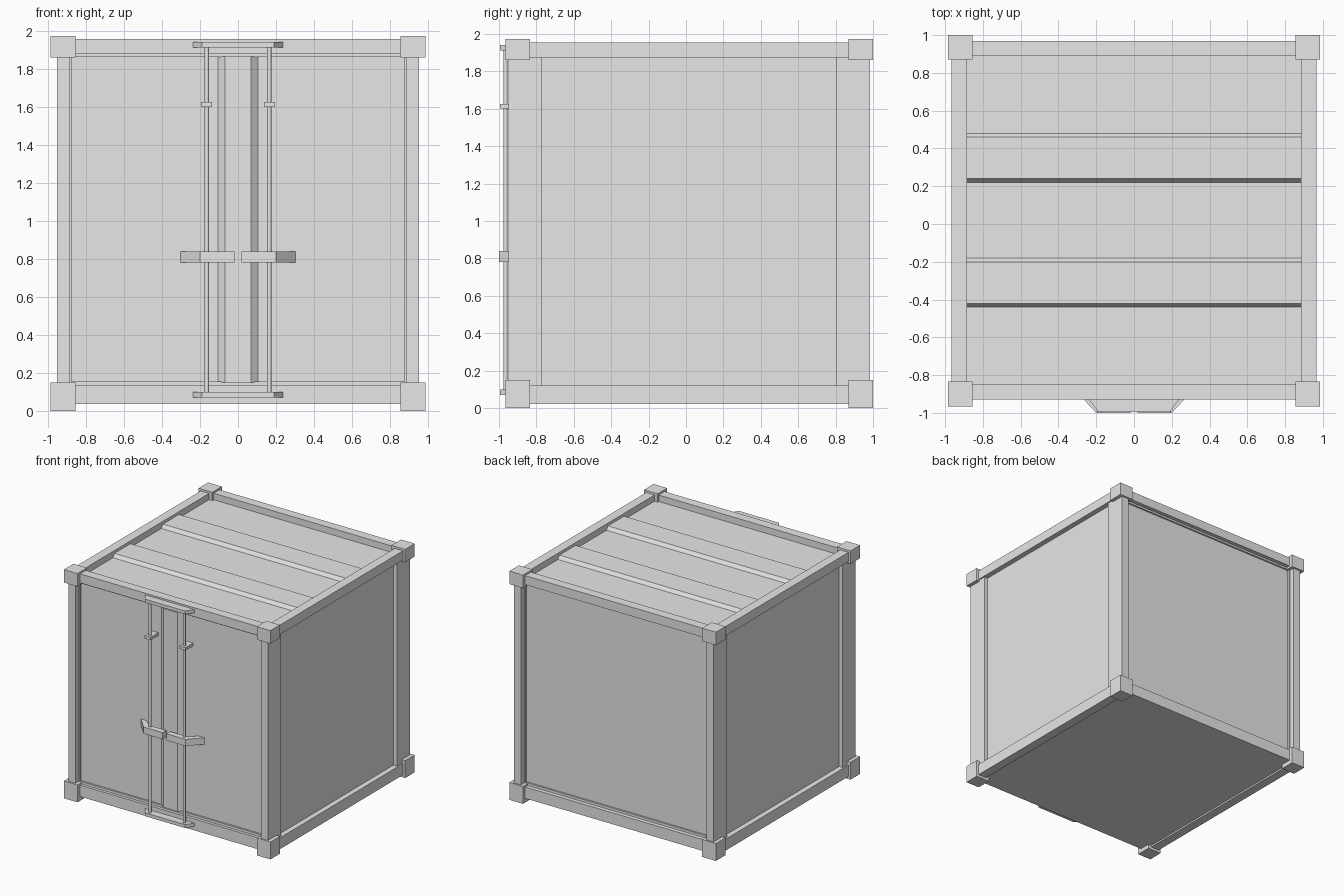
import bpy
import bmesh
from mathutils import Vector

cube = bpy.data.objects.get("Cube")
if cube:
    bpy.data.objects.remove(cube, do_unlink=True)

# One grey paint for everything
GREY = (0.8, 0.8, 0.8, 1.0)
paint = bpy.data.materials.new("grey_paint")
paint.use_nodes = True
paint.diffuse_color = GREY
paint.node_tree.nodes["Principled BSDF"].inputs["Base Color"].default_value = GREY


def finish(name, bm):
    bmesh.ops.recalc_face_normals(bm, faces=bm.faces)
    mesh = bpy.data.meshes.new(name)
    bm.to_mesh(mesh)
    bm.free()
    mesh.materials.append(paint)
    obj = bpy.data.objects.new(name, mesh)
    bpy.context.collection.objects.link(obj)
    return obj


def box(name, xs, ys, zs):
    """Box from its lower and upper limits on each axis."""
    bm = bmesh.new()
    bmesh.ops.create_cube(bm, size=1)
    for v in bm.verts:
        v.co = Vector([lim[0] if c < 0 else lim[1] for c, lim in zip(v.co, (xs, ys, zs))])
    return finish(name, bm)


def prism(name, profile, axis, lo, hi):
    """Extrude a 2D profile along x (profile in y, z) or z (profile in x, y)."""
    bm = bmesh.new()
    place = (lambda a, b: (lo, a, b)) if axis == "x" else (lambda a, b: (a, b, lo))
    face = bm.faces.new([bm.verts.new(place(a, b)) for a, b in profile])
    step = Vector((hi - lo, 0, 0)) if axis == "x" else Vector((0, 0, hi - lo))
    out = bmesh.ops.extrude_face_region(bm, geom=[face])
    moved = [g for g in out["geom"] if isinstance(g, bmesh.types.BMVert)]
    bmesh.ops.translate(bm, verts=moved, vec=step)
    if face.is_valid and not any(len(e.link_faces) == 1 for e in bm.edges):
        pass
    elif face.is_valid is False:
        bmesh.ops.holes_fill(bm, edges=bm.edges)
    return finish(name, bm)


def span(side, a, b):
    """Limits mirrored to the given side of x = 0."""
    return tuple(sorted((side * a, side * b)))


SIDES = (("left", 1), ("right", -1))

# Walls and floor
box("body_panels", (-0.92, 0.92), (-0.89, 0.92), (0.036, 1.89))

# Roof sheet with two raised ribs
roof = [(0.9, 1.87), (0.9, 1.9)]
for y in (0.35, -0.31):
    roof += [(y + 0.13, 1.9), (y + 0.11, 1.93), (y - 0.11, 1.93), (y - 0.13, 1.9)]
roof += [(-0.86, 1.9), (-0.86, 1.87)]
prism("roof_sheet", roof, "x", -0.89, 0.89)

# Frame: corner blocks, posts and side rails
for side, s in SIDES:
    for end, block_y, post_y in (("front", (-0.965, -0.835), (-0.95, -0.773)),
                                 ("back", (0.87, 1.0), (0.802, 0.985))):
        box(f"{end}_{side}_lower_block", span(s, 0.855, 0.985), block_y, (0, 0.15))
        box(f"{end}_{side}_upper_block", span(s, 0.855, 0.985), block_y, (1.86, 1.972))
        box(f"{end}_{side}_post", span(s, 0.885, 0.953), post_y, (0.1, 1.9))
    box(f"{side}_lower_rail", span(s, 0.885, 0.965), (-0.9, 0.94), (0.022, 0.12))
    box(f"{side}_upper_rail", span(s, 0.885, 0.965), (-0.9, 0.94), (1.873, 1.954))

# Front and back rails with a thin trim around each panel
for end, rail_y, trim_y in (("front", (-0.93, -0.85), (-0.905, -0.88)),
                            ("back", (0.89, 0.97), (0.91, 0.935))):
    box(f"{end}_lower_rail", (-0.9, 0.9), rail_y, (0.036, 0.134))
    box(f"{end}_upper_rail", (-0.9, 0.9), rail_y, (1.878, 1.956))
    box(f"{end}_lower_trim", (-0.885, 0.885), trim_y, (0.13, 0.155))
    box(f"{end}_upper_trim", (-0.885, 0.885), trim_y, (1.862, 1.88))
    for side, s in SIDES:
        box(f"{end}_{side}_trim", span(s, 0.875, 0.89), trim_y, (0.15, 1.87))

# Raised door edges meeting at a centre seam
for side, s in SIDES:
    edge = [(0.001, -0.88), (0.001, -0.92), (0.068, -0.92), (0.105, -0.89), (0.105, -0.88)]
    prism(f"{side}_door_edge", [(s * x, y) for x, y in edge], "z", 0.15, 1.865)

# Lock rods with clips and handles
for side, s in SIDES:
    bm = bmesh.new()
    bmesh.ops.create_cone(bm, cap_ends=True, segments=12, radius1=0.0115,
                          radius2=0.0115, depth=1.84)
    bmesh.ops.translate(bm, verts=bm.verts, vec=(s * 0.164, -0.965, 1.005))
    rod = finish(f"{side}_lock_rod", bm)
    for poly in rod.data.polygons:
        poly.use_smooth = len(poly.vertices) == 4
    box(f"{side}_rod_clip", span(s, 0.137, 0.195), (-0.995, -0.88), (1.6, 1.626))
    handle = [(0.018, -1), (0.2, -1), (0.302, -0.89), (0.25, -0.89),
              (0.18, -0.95), (0.018, -0.95)]
    prism(f"{side}_handle", [(s * x, y) for x, y in handle], "z", 0.78, 0.838)

# Rod end brackets
bracket = [(-0.237, -0.93), (-0.19, -0.995), (0.19, -0.995), (0.237, -0.93)]
for name, z in (("lower_bracket", 0.07), ("upper_bracket", 1.912)):
    prism(name, bracket, "z", z, z + 0.029)
